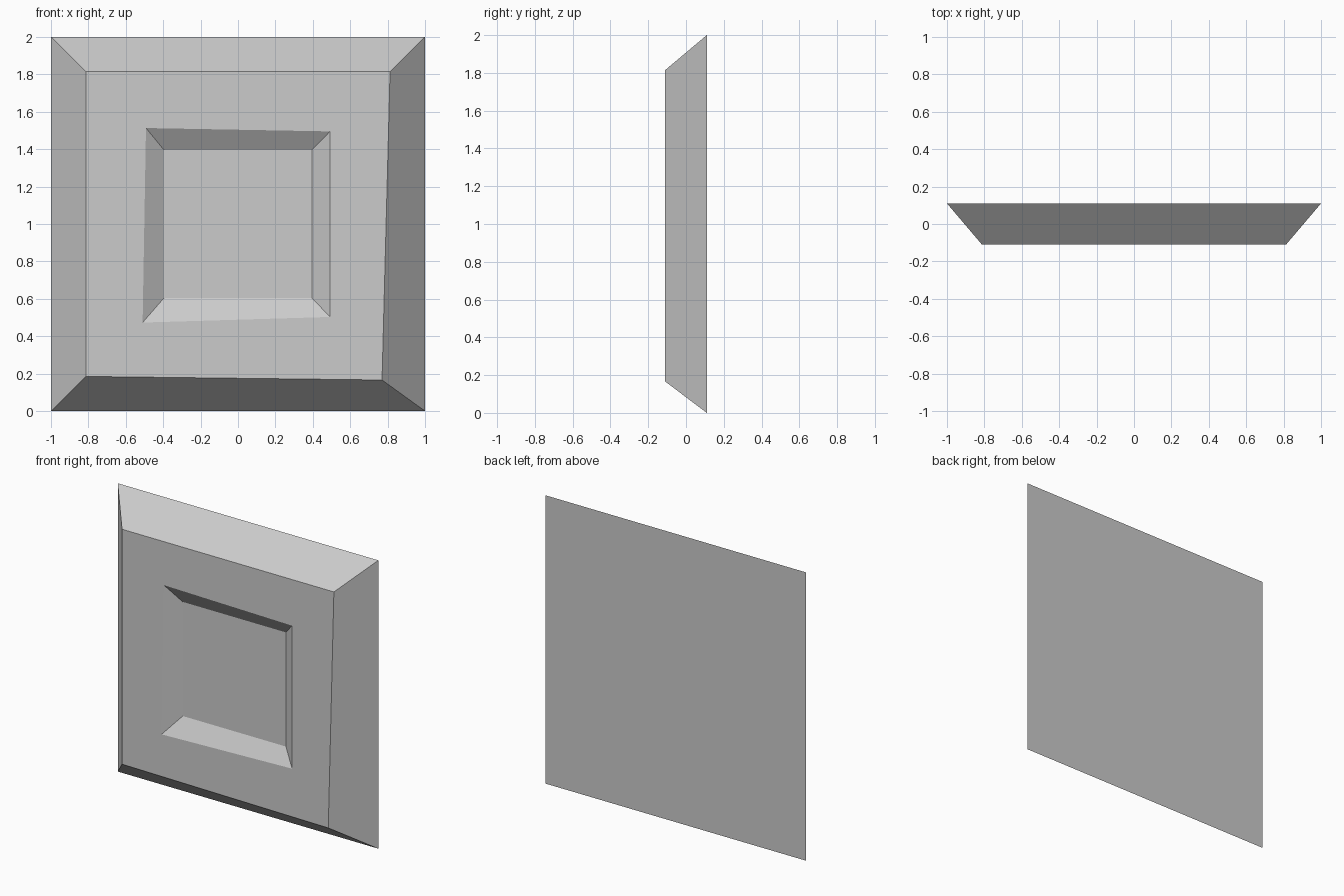
import bpy
import bmesh

cube = bpy.data.objects.get("Cube")
if cube:
    bpy.data.objects.remove(cube, do_unlink=True)

BACK, FRONT, FLOOR = 0.11, -0.11, -0.04


def square(half):
    """Corners around the panel centre, anticlockwise seen from the front."""
    return [(-half, 1 - half), (half, 1 - half), (half, 1 + half), (-half, 1 + half)]


# Cross-sections from the back edge to the recess floor
loops = [
    (BACK, square(1.0)),
    (FRONT, [(-0.813, 0.185), (0.77, 0.166), (0.813, 1.815), (-0.813, 1.815)]),
    (FRONT, [(-0.51, 0.473), (0.492, 0.503), (0.492, 1.495), (-0.492, 1.513)]),
    (FLOOR, square(0.396)),
]

bm = bmesh.new()
rings = [[bm.verts.new((x, y, z)) for x, z in pts] for y, pts in loops]

# Outer bevel, front frame and recess walls
for outer, inner in zip(rings, rings[1:]):
    for i in range(4):
        j = (i + 1) % 4
        bm.faces.new((outer[i], outer[j], inner[j], inner[i]))

# Recess floor and flat back
bm.faces.new(rings[-1])
bm.faces.new(rings[0][::-1])
bmesh.ops.recalc_face_normals(bm, faces=bm.faces)

mesh = bpy.data.meshes.new("wall_panel")
bm.to_mesh(mesh)
bm.free()
panel = bpy.data.objects.new("wall_panel", mesh)
bpy.context.collection.objects.link(panel)

# Plain grey finish
grey = bpy.data.materials.new("plain_grey")
grey.use_nodes = True
colour = (0.6, 0.6, 0.6, 1.0)
grey.diffuse_color = colour
grey.node_tree.nodes["Principled BSDF"].inputs["Base Color"].default_value = colour
mesh.materials.append(grey)
